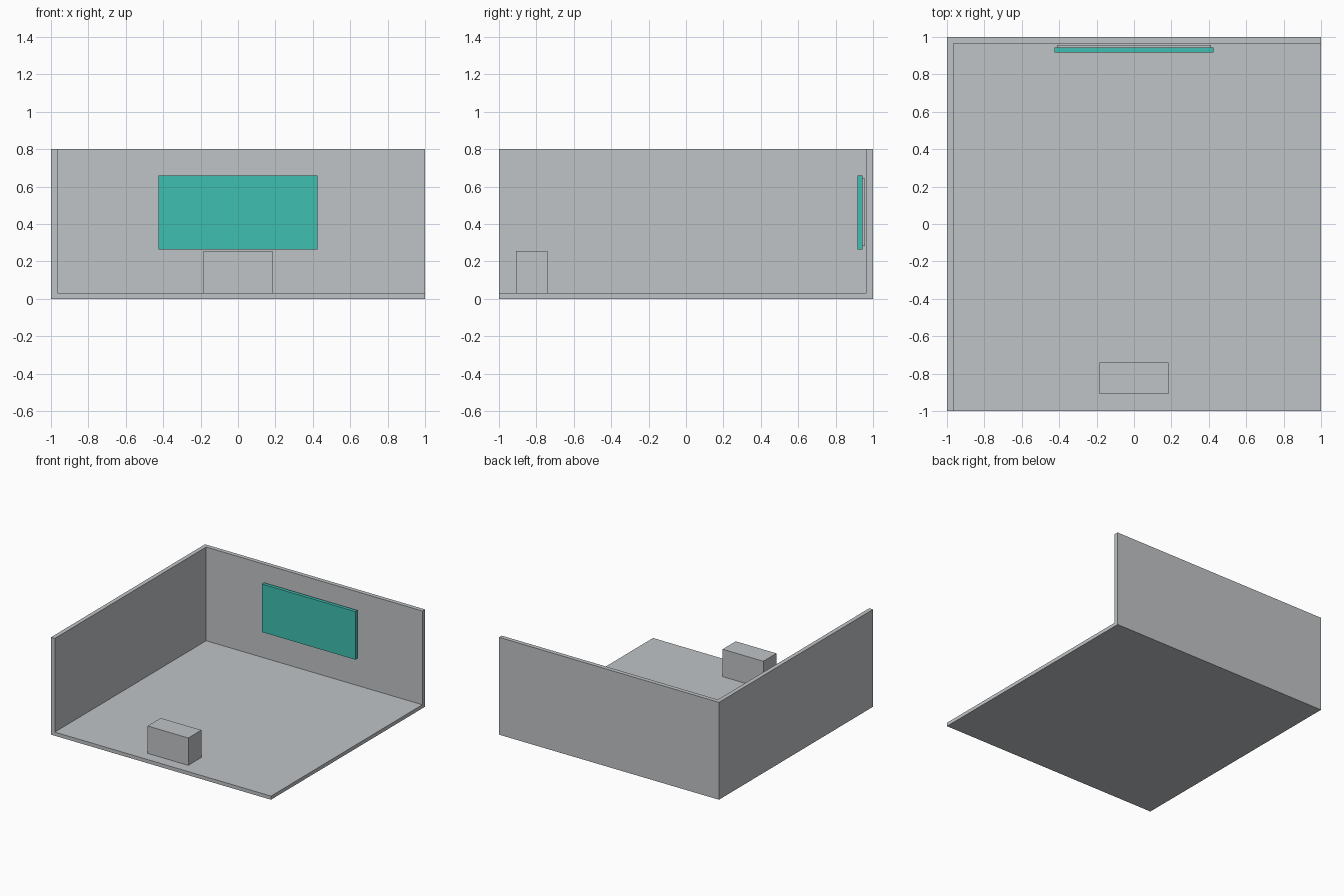
import bpy

if "Cube" in bpy.data.objects:
    bpy.data.objects.remove(bpy.data.objects["Cube"])


def material(name, rgb):
    m = bpy.data.materials.new(name)
    m.diffuse_color = (*rgb, 1)
    m.use_nodes = True
    m.node_tree.nodes["Principled BSDF"].inputs["Base Color"].default_value = m.diffuse_color
    return m


grey = material("light_grey", (0.53, 0.55, 0.565))
teal = material("teal", (0.05, 0.52, 0.44))


def box(name, x, y, z, mat):
    """Box spanning the given (min, max) ranges."""
    spans = (x, y, z)
    bpy.ops.mesh.primitive_cube_add(size=1, location=[(a + b) / 2 for a, b in spans])
    ob = bpy.context.object
    ob.name = name
    ob.scale = [b - a for a, b in spans]
    bpy.ops.object.transform_apply(location=False, rotation=False, scale=True)
    ob.data.materials.append(mat)
    return ob


# Room shell: a block hollowed out, leaving floor, left wall and back wall
cutter = box("room_cutter", (-0.965, 1.2), (-1.2, 0.965), (0.03, 1.0), grey)
cutter.hide_render = True
room = box("room_shell", (-1, 1), (-1, 1), (0, 0.8), grey)
cut = room.modifiers.new("hollow", 'BOOLEAN')
cut.operation = 'DIFFERENCE'
cut.solver = 'EXACT'
cut.object = cutter
bpy.ops.object.modifier_apply(modifier=cut.name)
bpy.data.objects.remove(cutter)

# Desk block near the open front
box("desk", (-0.185, 0.185), (-0.91, -0.74), (0.03, 0.255), grey)

# Wall screen with its smaller backing panel
box("screen", (-0.425, 0.425), (0.916, 0.944), (0.265, 0.66), teal)
box("screen_backing", (-0.412, 0.412), (0.944, 0.956), (0.283, 0.642), grey)
